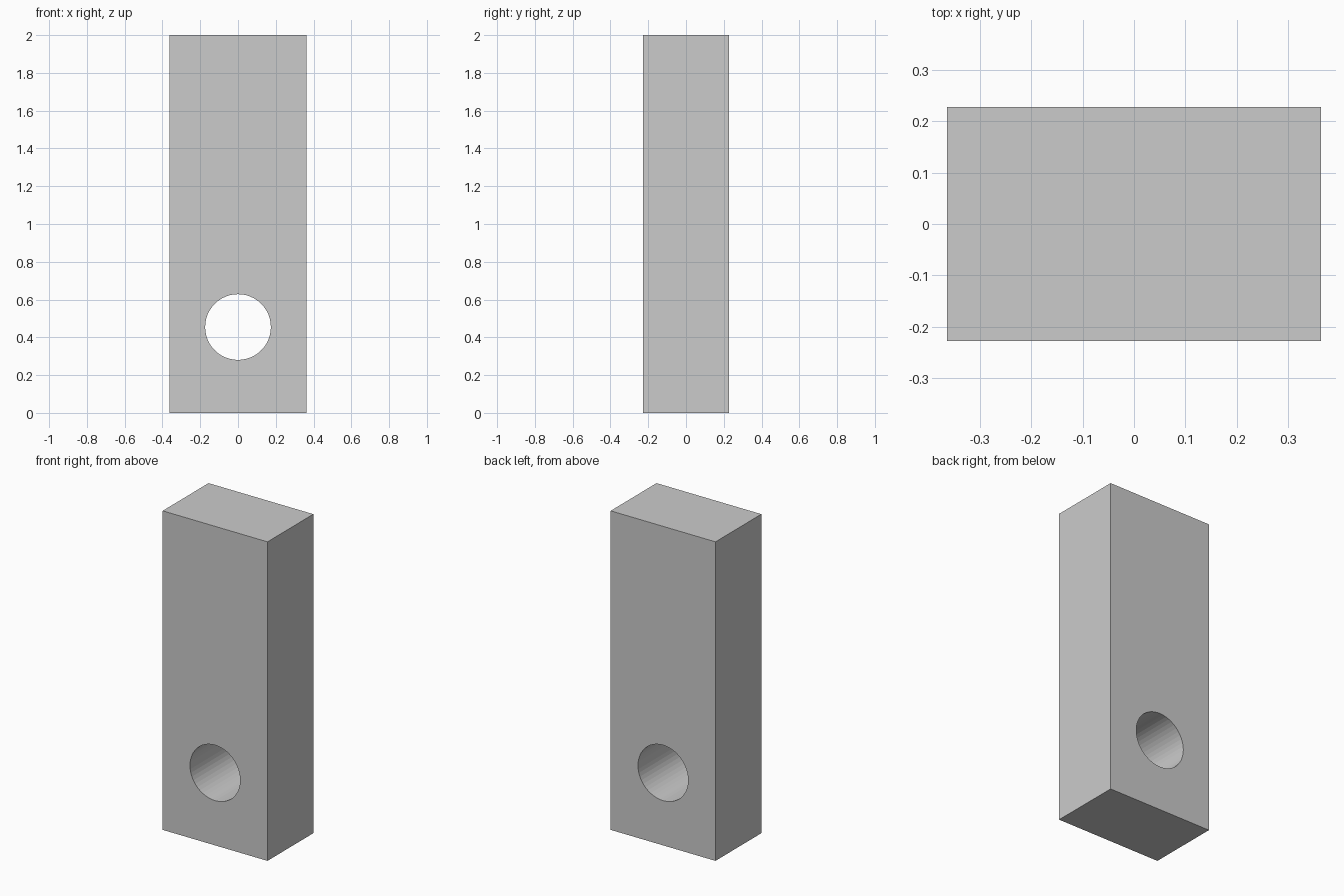
import bpy
import math

if "Cube" in bpy.data.objects:
    bpy.data.objects.remove(bpy.data.objects["Cube"])

WIDTH, DEPTH, HEIGHT = 0.727, 0.4545, 2.0
HOLE_Z, HOLE_RADIUS = 0.4545, 0.174

# Rectangular bar standing on the ground
bpy.ops.mesh.primitive_cube_add(size=1, location=(0, 0, HEIGHT / 2))
bar = bpy.context.object
bar.name = "drilled_bar"
bar.scale = (WIDTH, DEPTH, HEIGHT)
bpy.ops.object.transform_apply(location=True, rotation=True, scale=True)

# Round cutter running front to back
bpy.ops.mesh.primitive_cylinder_add(vertices=48, radius=HOLE_RADIUS, depth=DEPTH * 2,
                                    location=(0, 0, HOLE_Z), rotation=(math.pi / 2, 0, 0))
cutter = bpy.context.object
cutter.name = "hole_cutter"
cutter.hide_render = True

# Through hole near the bottom
hole = bar.modifiers.new("through_hole", 'BOOLEAN')
hole.operation = 'DIFFERENCE'
hole.solver = 'EXACT'
hole.object = cutter
bpy.ops.object.select_all(action='DESELECT')
bar.select_set(True)
bpy.context.view_layer.objects.active = bar
bpy.ops.object.modifier_apply(modifier=hole.name)
bpy.data.objects.remove(cutter, do_unlink=True)
